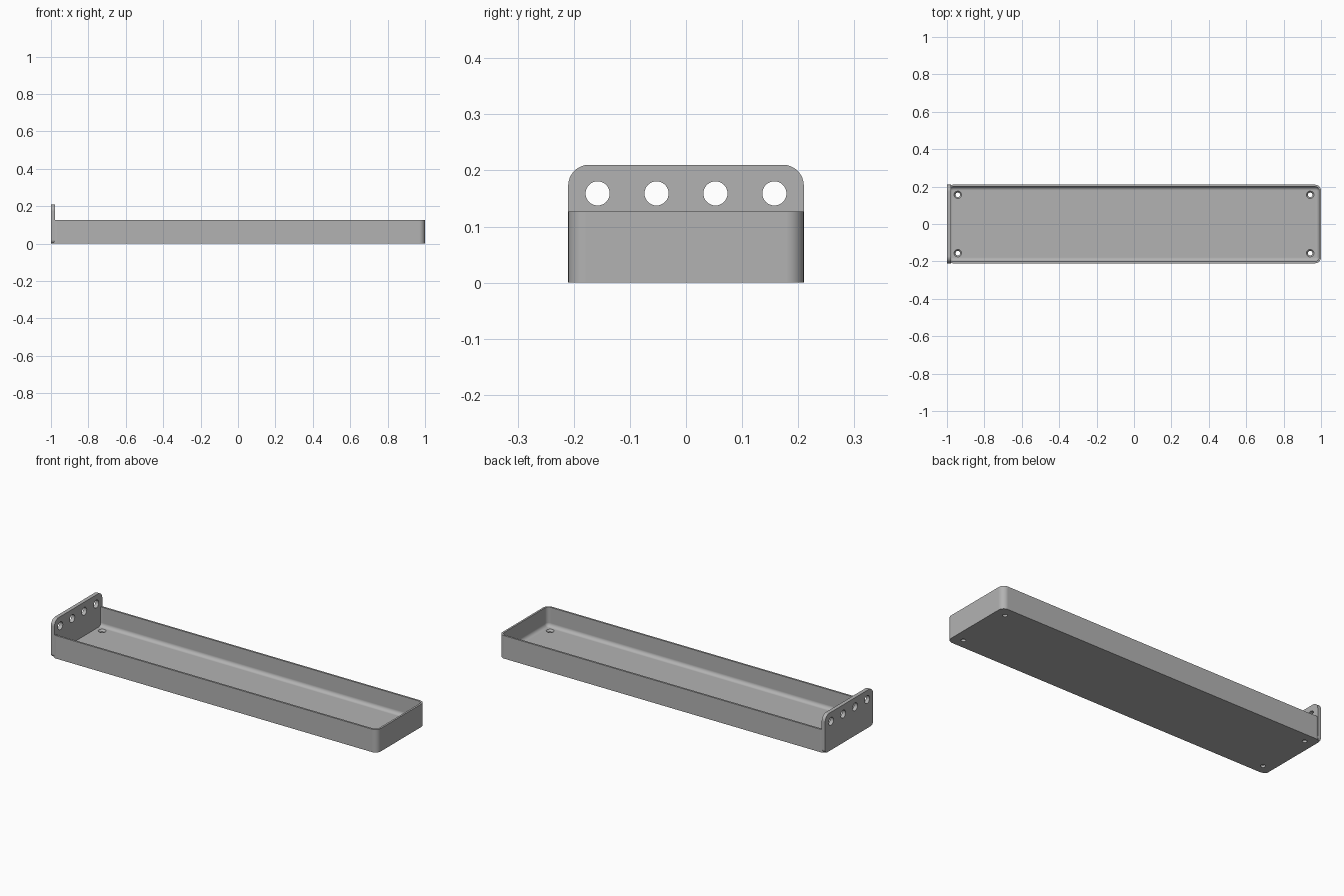
import bpy, bmesh, math
from mathutils import Vector

cube = bpy.data.objects.get("Cube")
if cube:
    bpy.data.objects.remove(cube, do_unlink=True)

# Main dimensions
HALF_X, HALF_Y = 1.0, 0.21
TRAY_H, PLATE_H = 0.127, 0.21
WALL, FLOOR, FILLET, CORNER = 0.0105, 0.021, 0.02, 0.032
PLATE_T = 0.021

grey = bpy.data.materials.new("matte_grey")
grey.use_nodes = True
colour = (0.45, 0.45, 0.45, 1)
grey.diffuse_color = colour
bsdf = next(n for n in grey.node_tree.nodes if n.type == 'BSDF_PRINCIPLED')
bsdf.inputs["Base Color"].default_value = colour


def rounded_rect(u0, u1, v0, v1, low_r, high_r, steps=8):
    """Counter-clockwise outline; low_r rounds the v0 corners, high_r the v1 ones."""
    corners = [(u1 - low_r, v0 + low_r, low_r, -90), (u1 - high_r, v1 - high_r, high_r, 0),
               (u0 + high_r, v1 - high_r, high_r, 90), (u0 + low_r, v0 + low_r, low_r, 180)]
    points = []
    for u, v, r, start in corners:
        for i in range(steps + 1):
            a = math.radians(start + 90 * i / steps)
            points.append((u + r * math.cos(a), v + r * math.sin(a)))
    return points


def circle(u, v, r, steps=32):
    return [(u + r * math.cos(math.tau * i / steps), v + r * math.sin(math.tau * i / steps))
            for i in range(steps)]


def loft(name, rings):
    """Skin a list of equal-length 3D rings and cap both ends."""
    bm = bmesh.new()
    loops = [[bm.verts.new(p) for p in ring] for ring in rings]
    for a, b in zip(loops, loops[1:]):
        for i in range(len(a)):
            j = (i + 1) % len(a)
            bm.faces.new((a[i], a[j], b[j], b[i]))
    bm.faces.new(reversed(loops[0]))
    bm.faces.new(loops[-1])
    bmesh.ops.recalc_face_normals(bm, faces=bm.faces)
    mesh = bpy.data.meshes.new(name)
    bm.to_mesh(mesh)
    bm.free()
    mesh.materials.append(grey)
    obj = bpy.data.objects.new(name, mesh)
    bpy.context.collection.objects.link(obj)
    return obj


def flat(points, z):
    return [Vector((u, v, z)) for u, v in points]


def upright(points, x):
    return [Vector((x, u, v)) for u, v in points]


def activate(obj):
    bpy.ops.object.select_all(action='DESELECT')
    obj.select_set(True)
    bpy.context.view_layer.objects.active = obj


def drill(obj, cutters):
    activate(obj)
    for cutter in cutters:
        cutter.hide_render = True
        mod = obj.modifiers.new("hole", 'BOOLEAN')
        mod.operation, mod.solver, mod.object = 'DIFFERENCE', 'EXACT', cutter
        bpy.ops.object.modifier_apply(modifier=mod.name)
        bpy.data.objects.remove(cutter, do_unlink=True)


def finish(obj):
    activate(obj)
    bpy.ops.object.shade_smooth_by_angle(angle=math.radians(30))
    mod = obj.modifiers.new("weighted_normals", 'WEIGHTED_NORMAL')
    mod.keep_sharp = True


# Tray: outer wall, thin rim, inner wall and a filleted floor
def tray_ring(inset, z):
    r = max(CORNER - inset, 0.001)
    return flat(rounded_rect(-HALF_X + inset, HALF_X - inset,
                             -HALF_Y + inset, HALF_Y - inset, r, r), z)


rings = [tray_ring(0, 0), tray_ring(0, TRAY_H), tray_ring(WALL, TRAY_H)]
for i in range(9):
    a = math.pi / 2 * i / 8
    rings.append(tray_ring(WALL + FILLET * (1 - math.cos(a)),
                           FLOOR + FILLET * (1 - math.sin(a))))
tray = loft("tray", rings)

# Countersunk screw holes in the floor corners
profile = [(-0.01, 0.012), (0.011, 0.012), (FLOOR, 0.02), (FLOOR + 0.01, 0.02)]
drill(tray, [loft("screw_cutter", [flat(circle(x, y, r), z) for z, r in profile])
             for x in (-0.942, 0.942) for y in (-0.156, 0.156)])
finish(tray)

# Upright end plate with rounded corners and a row of round holes
outline = rounded_rect(-HALF_Y, HALF_Y, 0, PLATE_H, 0.02, 0.037)
plate = loft("end_plate", [upright(outline, -HALF_X), upright(outline, -HALF_X + PLATE_T)])
drill(plate, [loft("plate_cutter", [upright(circle(0.105 * (i - 1.5), 0.159, 0.0215), x)
                                    for x in (-1.05, -0.95)])
              for i in range(4)])
finish(plate)
